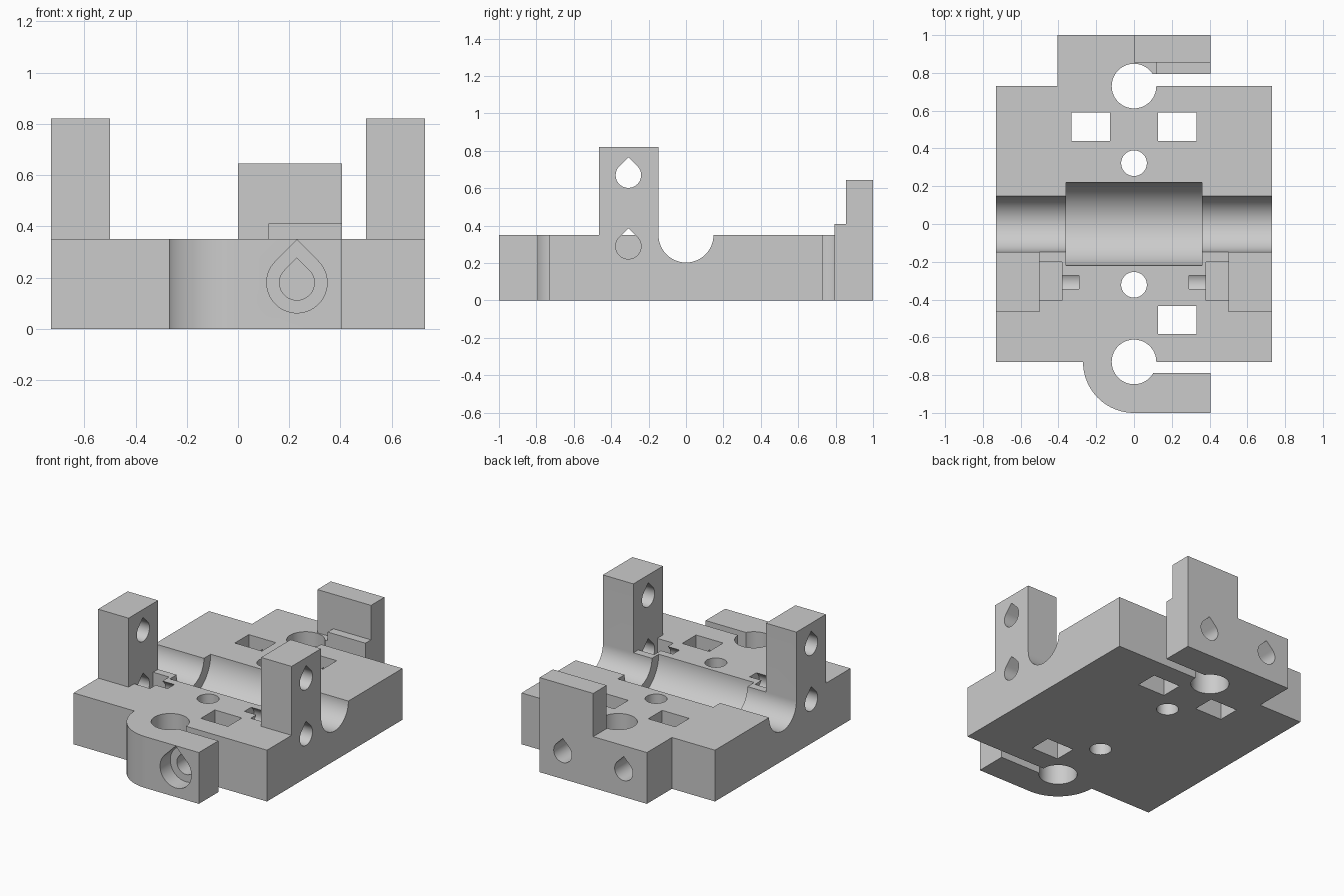
import bpy
import bmesh
from math import sin, cos, pi, radians, sqrt

if "Cube" in bpy.data.objects:
    bpy.data.objects.remove(bpy.data.objects["Cube"], do_unlink=True)

grey = bpy.data.materials.new("plain grey")
grey.use_nodes = True
grey.diffuse_color = (0.6, 0.6, 0.6, 1)
grey.node_tree.nodes["Principled BSDF"].inputs["Base Color"].default_value = (0.6, 0.6, 0.6, 1)


def prism(name, pts, axis, lo, hi):
    """Extrude a 2D outline along an axis from lo to hi."""
    place = {"X": lambda u, v: (lo, u, v),
             "Y": lambda u, v: (u, lo, v),
             "Z": lambda u, v: (u, v, lo)}[axis]
    bm = bmesh.new()
    face = bm.faces.new([bm.verts.new(place(u, v)) for u, v in pts])
    new = bmesh.ops.extrude_face_region(bm, geom=[face])["geom"]
    step = [(hi - lo) * (axis == a) for a in "XYZ"]
    bmesh.ops.translate(bm, vec=step, verts=[g for g in new if isinstance(g, bmesh.types.BMVert)])
    bmesh.ops.recalc_face_normals(bm, faces=bm.faces)
    mesh = bpy.data.meshes.new(name)
    bm.to_mesh(mesh)
    bm.free()
    mesh.materials.append(grey)
    obj = bpy.data.objects.new(name, mesh)
    bpy.context.collection.objects.link(obj)
    return obj


def arc(cx, cy, r, start, end, n):
    angles = [radians(start + (end - start) * i / n) for i in range(n + 1)]
    return [(cx + r * cos(a), cy + r * sin(a)) for a in angles]


def rect(u0, u1, v0, v1):
    return [(u0, v0), (u1, v0), (u1, v1), (u0, v1)]


def circle(cx, cy, r):
    return arc(cx, cy, r, 0, 360, 64)[:-1]


def teardrop(cx, cy, r):
    return arc(cx, cy, r, 135, 405, 42) + [(cx, cy + r * sqrt(2))]


def channel(r):
    return arc(0, TOP, r, 180, 360, 48) + [(r, 1.2), (-r, 1.2)]


def combine(target, tool, operation):
    mod = target.modifiers.new("join", "BOOLEAN")
    mod.operation = operation
    mod.solver = "EXACT"
    mod.object = tool
    bpy.context.view_layer.objects.active = target
    bpy.ops.object.modifier_apply(modifier=mod.name)
    bpy.data.objects.remove(tool, do_unlink=True)


TOP = 0.35
HALF = 0.73
TAB = 0.405

# Base plate with a rounded front clamp and a square back clamp
outline = ([(HALF, -HALF), (HALF, HALF), (0.05, HALF), (0.05, 0.795), (TAB, 0.795),
            (TAB, 1), (-TAB, 1), (-TAB, HALF), (-HALF, HALF), (-HALF, -HALF)]
           + arc(0, -HALF, 0.27, 180, 270, 24)
           + [(TAB, -1), (TAB, -0.79), (0.05, -0.79), (0.05, -HALF)])
body = prism("carriage_body", outline, "Z", 0, TOP)

# Raised back wall with a low step, and two side towers
added = [prism("back_wall", rect(0, TAB, 0.855, 1), "Z", 0.2, 0.645),
         prism("wall_step", rect(0.12, TAB, 0.795, 0.9), "Z", 0.2, 0.41)]
for s in (-1, 1):
    added.append(prism("tower", rect(-0.465, -0.14, 0.2, 0.82), "X", s * 0.5, s * HALF))
for part in added:
    combine(body, part, "UNION")

# Stepped bearing channel
cuts = [prism("shaft_channel", channel(0.147), "X", -0.8, 0.8),
        prism("bearing_channel", channel(0.22), "X", -0.36, 0.36)]

# Vertical rod holes and small holes
for s in (-1, 1):
    cuts.append(prism("rod_hole", circle(0, s * HALF, 0.118), "Z", -0.1, 0.6))
    cuts.append(prism("small_hole", circle(0, s * 0.322, 0.068), "Z", -0.1, 0.6))

# Nut slots through the plate
for x, y in ((-0.23, 0.515), (0.23, 0.515), (0.23, -0.508)):
    cuts.append(prism("nut_slot", rect(x - 0.102, x + 0.102, y - 0.075, y + 0.075), "Z", -0.1, 0.6))

# Clamp screw holes and the screw head recess
for x in (-0.23, 0.23):
    cuts.append(prism("back_screw_hole", teardrop(x, 0.18, 0.068), "Y", 0.5, 1.1))
cuts.append(prism("front_screw_hole", teardrop(0.23, 0.18, 0.068), "Y", -1.1, -0.5))
cuts.append(prism("head_recess", teardrop(0.23, 0.18, 0.118), "Y", -1.1, -0.89))

# Tower screw holes and nut pockets
for s in (-1, 1):
    cuts.append(prism("upper_hole", teardrop(-0.308, 0.67, 0.068), "X", s * 0.45, s * 0.8))
    cuts.append(prism("lower_hole", teardrop(-0.308, 0.29, 0.068), "X", s * 0.29, s * 0.8))
    cuts.append(prism("nut_pocket", rect(-0.405, -0.2, 0.18, 0.4), "X", s * 0.38, s * 0.5))

for cutter in cuts:
    combine(body, cutter, "DIFFERENCE")

bpy.ops.object.select_all(action="DESELECT")
body.select_set(True)
bpy.context.view_layer.objects.active = body
bpy.ops.object.shade_smooth_by_angle(angle=radians(30))
